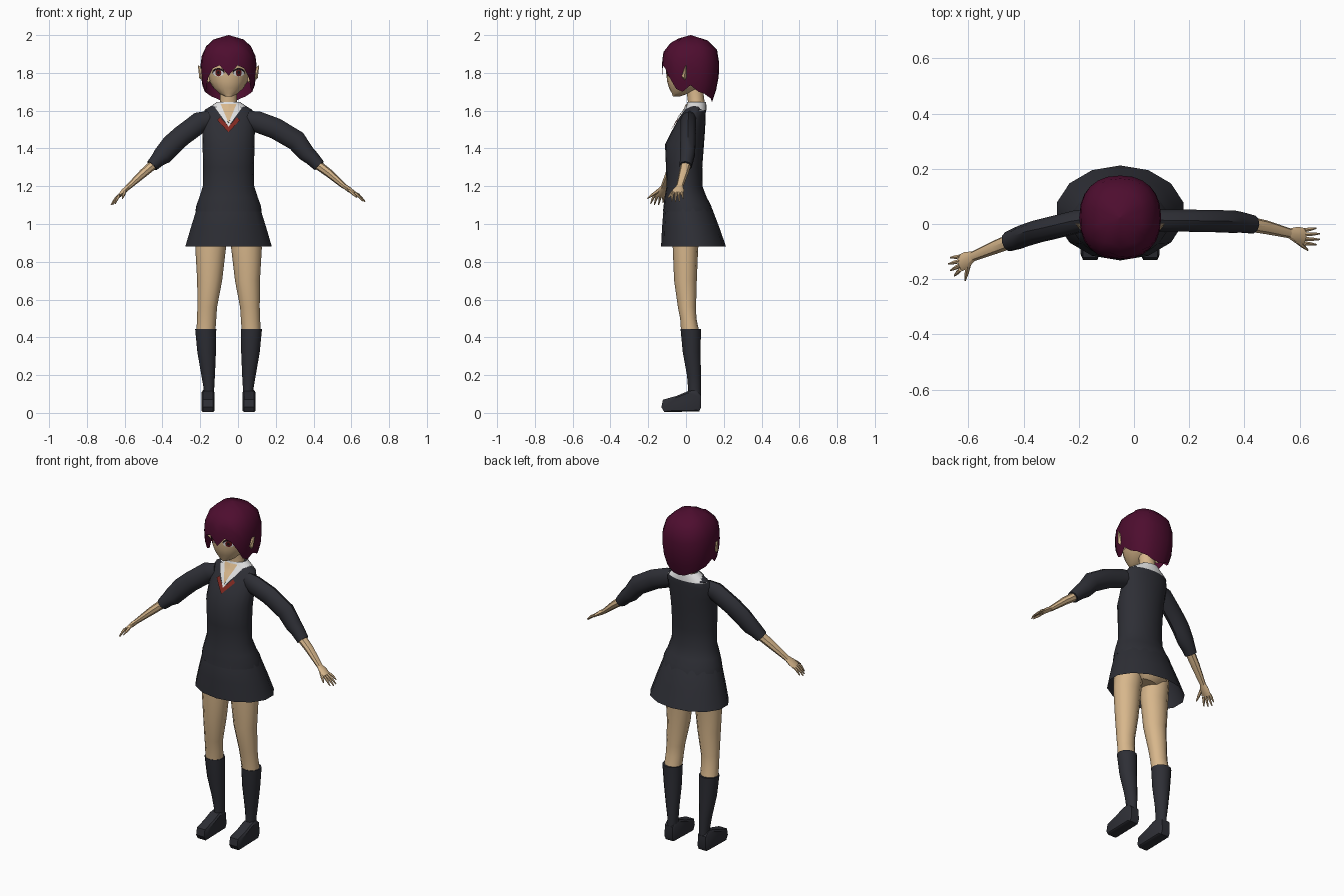
import bpy, bmesh, math
from mathutils import Vector

if "Cube" in bpy.data.objects:
    bpy.data.objects.remove(bpy.data.objects["Cube"])

CX = -0.05  # body centre line


def mat(name, rgb):
    m = bpy.data.materials.new(name)
    m.diffuse_color = (*rgb, 1)
    m.use_nodes = True
    m.node_tree.nodes["Principled BSDF"].inputs["Base Color"].default_value = m.diffuse_color
    return m


NAVY = mat("navy cloth", (0.027, 0.028, 0.036))
SKIN = mat("skin", (0.68, 0.47, 0.26))
HAIR = mat("plum hair", (0.075, 0.004, 0.028))
WHITE = mat("white cloth", (0.75, 0.75, 0.75))
RED = mat("red trim", (0.22, 0.022, 0.015))
IRIS = mat("dark red iris", (0.12, 0.008, 0.01))
DARK = mat("black lash", (0.012, 0.006, 0.008))


def finish(name, verts, faces, material, angle=40):
    me = bpy.data.meshes.new(name)
    me.from_pydata([tuple(v) for v in verts], [], faces)
    bm = bmesh.new()
    bm.from_mesh(me)
    bmesh.ops.recalc_face_normals(bm, faces=bm.faces)
    bm.to_mesh(me)
    bm.free()
    ob = bpy.data.objects.new(name, me)
    bpy.context.collection.objects.link(ob)
    me.materials.append(material)
    bpy.ops.object.select_all(action='DESELECT')
    ob.select_set(True)
    bpy.context.view_layer.objects.active = ob
    bpy.ops.object.shade_smooth_by_angle(angle=math.radians(angle))
    return ob


def skin_rings(name, rings, material, caps=(True, True)):
    """Bridge equal rings of points into a closed or open tube."""
    n = len(rings[0])
    verts = [p for r in rings for p in r]
    faces = [(k * n + i, k * n + (i + 1) % n, (k + 1) * n + (i + 1) % n, (k + 1) * n + i)
             for k in range(len(rings) - 1) for i in range(n)]
    if caps[0]:
        faces.append(tuple(range(n)))
    if caps[1]:
        faces.append(tuple(range((len(rings) - 1) * n, len(rings) * n)))
    return finish(name, verts, faces, material)


def loft(name, rows, material, n=16, caps=(True, True)):
    """Stack of level ellipses: (z, x, y, rx, ry)."""
    rings = [[(x + rx * math.sin(a), y - ry * math.cos(a), z)
              for a in (2 * math.pi * i / n for i in range(n))] for z, x, y, rx, ry in rows]
    return skin_rings(name, rings, material, caps)


def tube(name, pts, material, n=10):
    """Ellipses along a path: (x, y, z, radius, depth radius)."""
    rings = []
    for k, p in enumerate(pts):
        a, b = pts[max(k - 1, 0)], pts[min(k + 1, len(pts) - 1)]
        t = (Vector(b[:3]) - Vector(a[:3])).normalized()
        v = Vector((0, 1, 0))
        v = (v - t * v.dot(t)).normalized()
        u = t.cross(v)
        rings.append([Vector(p[:3]) + u * p[3] * math.cos(w) + v * p[4] * math.sin(w)
                      for w in (2 * math.pi * i / n for i in range(n))])
    return skin_rings(name, rings, material)


def sample(rows, z):
    for a, b in zip(rows, rows[1:]):
        if z <= b[0]:
            f = max(0, (z - a[0]) / (b[0] - a[0]))
            return [p + (q - p) * f for p, q in zip(a, b)]
    return rows[-1]


def front(rows, dx, z, lift):
    """Point on the front of a loft, dx from the centre line."""
    _, x, y, rx, ry = sample(rows, z)
    s = max(0, 1 - (dx / rx) ** 2)
    return (x + dx, y - ry * math.sqrt(s) - lift, z)


# torso (sweater)
TORSO = [(1.065, CX, .01, .176, .132), (1.1, CX, .007, .17, .125), (1.14, CX, -.002, .155, .112),
         (1.2, CX, -.008, .136, .095), (1.3, CX, -.01, .134, .096), (1.42, CX, -.008, .138, .103),
         (1.5, CX, .015, .139, .086), (1.57, CX, .036, .14, .068), (1.605, CX, .05, .125, .055),
         (1.635, CX, .055, .075, .046)]
loft("sweater", TORSO, NAVY, 20)

# skirt and hips
loft("skirt", [(.88, CX, .04, .235, .172), (.98, CX, .025, .205, .152),
               (1.08, CX, .01, .173, .129), (1.12, CX, .005, .155, .11)], NAVY, 14, (False, True))
loft("hips", [(.93, CX, .01, .09, .07), (.97, CX, .012, .155, .1), (1.06, CX, .01, .155, .11)], SKIN)

# neck, collar and neckline
loft("neck", [(1.59, CX, .055, .06, .045), (1.64, CX, .055, .045, .044), (1.72, CX, .045, .044, .044)], SKIN, 12)
loft("collar", [(1.6, CX, .051, .127, .058), (1.625, CX, .055, .092, .053), (1.645, CX, .056, .062, .05)],
     WHITE, 20, (False, False))


def vee(name, inner, outer, material, lift):
    """V-shaped band between two lines, each ((dx, z) at bottom, (dx, z) at top)."""
    verts, faces, steps = [], [], 8
    for s in (-1, 1):
        base = len(verts)
        for k in range(steps + 1):
            for (x0, z0), (x1, z1) in (inner, outer):
                f = k / steps
                verts.append(front(TORSO, s * (x0 + (x1 - x0) * f), z0 + (z1 - z0) * f, lift))
        faces += [(base + 2 * k, base + 2 * k + 1, base + 2 * k + 3, base + 2 * k + 2) for k in range(steps)]
    finish(name, verts, faces, material)


vee("chest_skin", ((0, 1.535), (0, 1.635)), ((0, 1.535), (.042, 1.635)), SKIN, .009)
vee("shirt_neckline", ((0, 1.533), (.04, 1.635)), ((0, 1.515), (.073, 1.615)), WHITE, .0085)
vee("red_neckline", ((0, 1.518), (.045, 1.565)), ((0, 1.485), (.06, 1.55)), RED, .0075)

# head
HEAD = [(1.676, CX, -.05, .02, .02), (1.69, CX, -.032, .048, .042), (1.72, CX, -.005, .08, .085),
        (1.755, CX, .012, .102, .112), (1.8, CX, .02, .113, .125), (1.87, CX, .025, .122, .13),
        (1.93, CX, .03, .1, .11)]
loft("head", HEAD, SKIN, 20)


# hair cap with a jagged hem
HEM = [1.785, 1.84, 1.825, 1.775, 1.715, 1.7, 1.735, 1.7, 1.69, 1.675, 1.665, 1.65, 1.645]
SHAPE = [(1.64, .73), (1.69, .85), (1.75, .96), (1.84, 1), (1.92, .93), (1.975, .58), (2.0, .01)]
hair_rows = []
for t in (0, .08, .22, .42, .62, .82, 1):
    row = []
    for i in range(24):
        z = 2 - (2 - HEM[min(i, 24 - i)]) * t
        r = sample(SHAPE, z)[1]
        a = 2 * math.pi * i / 24
        sx, cy = math.sin(a), math.cos(a)
        row.append((CX + .149 * r * math.copysign(abs(sx) ** .85, sx),
                    .024 - .153 * r * math.copysign(abs(cy) ** .85, cy), z))
    hair_rows.append(row)
skin_rings("hair", hair_rows, HAIR, (True, False))


# face plates
def face_plate(name, dx, z, w, h, material, lift, a0=0.0, a1=2 * math.pi):
    pts = [(dx + w * math.cos(a0 + (a1 - a0) * k / 12), z + h * math.sin(a0 + (a1 - a0) * k / 12)) for k in range(12)]
    verts = [front(HEAD, x, zz, lift) for x, zz in pts] + [front(HEAD, dx, z, lift)]
    finish(name, verts, [(k, (k + 1) % 12, 12) for k in range(12)], material)


for s, side in ((-1, "left"), (1, "right")):
    e = s * .054
    face_plate(side + "_eye_lash", e, 1.804, .033, .022, DARK, .002)
    face_plate(side + "_eye_white", e, 1.798, .029, .017, WHITE, .004)
    face_plate(side + "_eye_iris", e, 1.8, .016, .018, IRIS, .006)
    face_plate(side + "_eye_pupil", e, 1.801, .007, .009, DARK, .0075)
    # pointed ears
    tube(side + "_ear", [(CX + s * .1, 0, 1.765, .03, .02), (CX + s * .135, -.01, 1.79, .026, .014),
                         (CX + s * .16, .0, 1.838, .002, .002)], SKIN, 6)
    # legs, socks and shoes
    X = lambda d: CX + s * d
    loft(side + "_leg", [(.43, X(.12), .022, .05, .048), (.5, X(.116), .012, .051, .043),
                         (.56, X(.113), .005, .052, .048), (.7, X(.1), -.003, .066, .06),
                         (.87, X(.095), -.003, .081, .067), (.99, X(.09), .005, .082, .08)], SKIN, 12)
    loft(side + "_sock", [(.06, X(.105), .045, .028, .034), (.13, X(.104), .045, .028, .034),
                          (.2, X(.108), .042, .036, .037), (.32, X(.116), .03, .049, .047),
                          (.445, X(.121), .025, .056, .054)], NAVY, 12)
    prof = [(-.115, .004), (.07, .008), (.08, .03), (.078, .095), (.05, .12), (.01, .115), (-.05, .09), (-.122, .07), (-.13, .03)]
    layers = [[(X(.109) + o, .0 + y * k, .05 + (z - .05) * k) for y, z in prof]
              for o, k in ((-.034, .85), (-.026, 1), (.026, 1), (.034, .85))]
    skin_rings(side + "_shoe", layers, NAVY)

# sleeves and forearms
tube("left_sleeve", [(-.15, .02, 1.555, .045, .036), (-.2, .01, 1.54, .056, .042), (-.3, -.015, 1.465, .055, .042),
                     (-.35, -.027, 1.42, .056, .041), (-.4, -.043, 1.362, .051, .04), (-.425, -.053, 1.34, .04, .04),
                     (-.455, -.064, 1.308, .033, .036)], NAVY)
tube("right_sleeve", [(.05, .02, 1.555, .045, .036), (.1, .012, 1.542, .056, .042), (.2, .012, 1.505, .056, .042),
                      (.31, .01, 1.44, .055, .042), (.36, .008, 1.375, .046, .042), (.39, .005, 1.35, .04, .038),
                      (.43, -.002, 1.308, .033, .034)], NAVY)
tube("left_forearm", [(-.43, -.055, 1.33, .026, .028), (-.5, -.083, 1.27, .023, .025),
                      (-.585, -.118, 1.192, .014, .018)], SKIN, 8)
tube("right_forearm", [(.4, .003, 1.33, .026, .028), (.48, -.012, 1.27, .022, .025),
                       (.565, -.034, 1.197, .014, .018)], SKIN, 8)


# hands with spread fingers
def hand(side, wrist, palm, tips, thumb):
    w, p = Vector(wrist), Vector(palm)
    mid = (w + p) / 2
    tube(side + "_palm", [(*w, .013, .017), (*mid, .014, .03), (*p, .009, .031)], SKIN, 8)
    for k, tip in enumerate(tips):
        root = p + Vector((0, .024 - .016 * k, .003))
        joint = (root + Vector(tip)) / 2 + Vector((0, 0, .004))
        tube(f"{side}_finger_{k + 1}", [(*root, .008, .008), (*joint, .007, .007), (*tip, .003, .003)], SKIN, 6)
    root = w.lerp(p, .35) + Vector((0, -.015, 0))
    tube(side + "_thumb", [(*root, .01, .01), (*root.lerp(Vector(thumb), .6), .008, .008), (*thumb, .003, .003)], SKIN, 6)


hand("left", (-.58, -.116, 1.197), (-.63, -.142, 1.148),
     [(-.665, -.122, 1.112), (-.672, -.145, 1.102), (-.664, -.168, 1.102), (-.65, -.187, 1.108)], (-.612, -.205, 1.135))
hand("right", (.56, -.033, 1.202), (.618, -.046, 1.162),
     [(.66, -.015, 1.135), (.672, -.035, 1.12), (.672, -.056, 1.118), (.66, -.075, 1.122)], (.63, -.095, 1.14))
